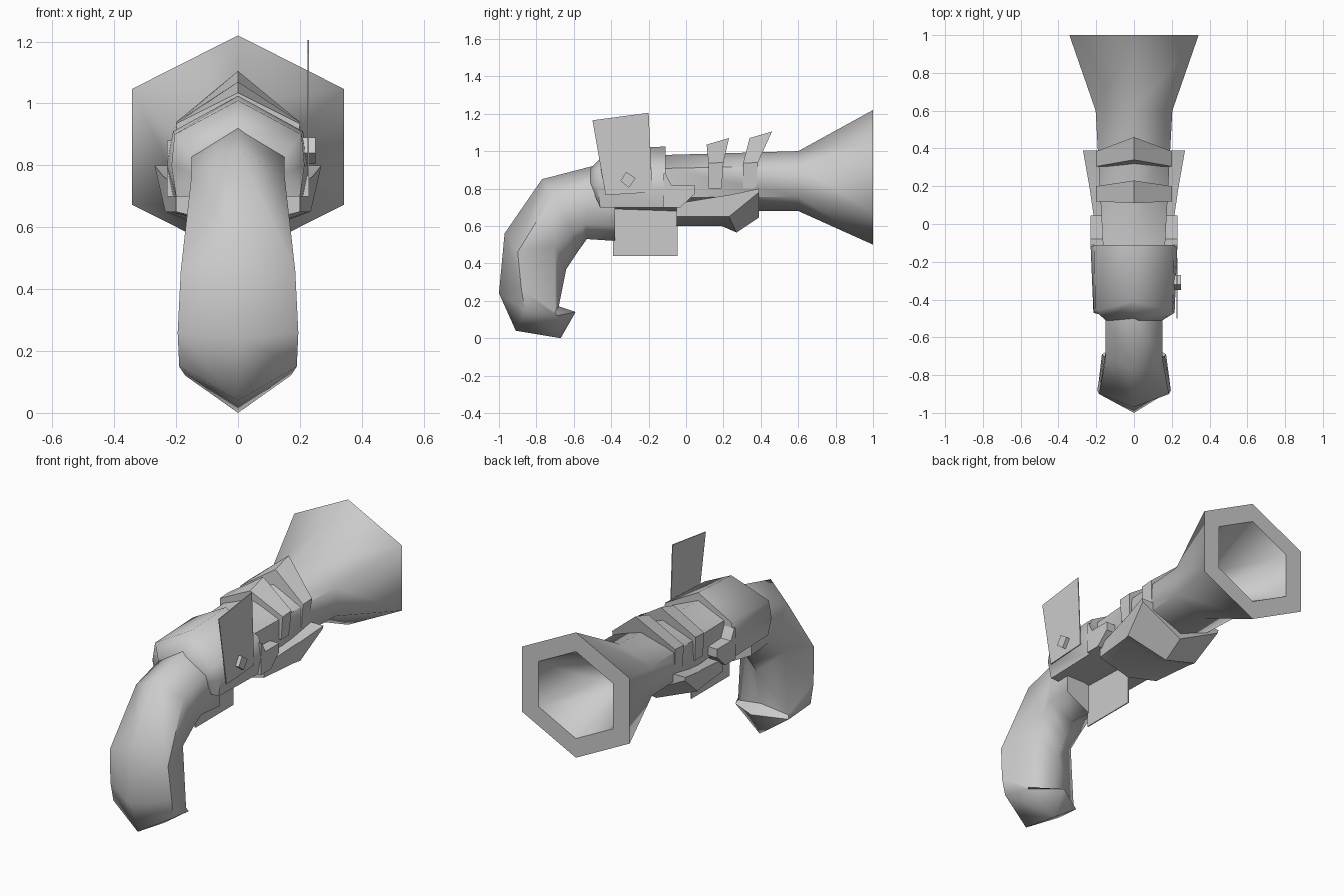
import bpy
import bmesh
from math import radians

cube = bpy.data.objects.get("Cube")
if cube:
    bpy.data.objects.remove(cube, do_unlink=True)

grey = bpy.data.materials.new("plain grey")
grey.use_nodes = True
colour = (0.6, 0.6, 0.6, 1)
grey.diffuse_color = colour
grey.node_tree.nodes["Principled BSDF"].inputs["Base Color"].default_value = colour


def finish(name, bm, angle):
    bmesh.ops.recalc_face_normals(bm, faces=bm.faces)
    mesh = bpy.data.meshes.new(name)
    bm.to_mesh(mesh)
    bm.free()
    mesh.materials.append(grey)
    obj = bpy.data.objects.new(name, mesh)
    bpy.context.collection.objects.link(obj)
    bpy.ops.object.select_all(action='DESELECT')
    obj.select_set(True)
    bpy.context.view_layer.objects.active = obj
    bpy.ops.object.shade_smooth_by_angle(angle=radians(angle))
    return obj


def mirrored(half):
    """Close a half section, listed from top to bottom, across x = 0."""
    return half + [(-x, y, z) for x, y, z in reversed(half) if x > 0]


def loft(name, halves, angle=35, start=None, end=None):
    """Skin mirrored sections; each end is a flat cap or a fan to a point."""
    bm = bmesh.new()
    rings = [[bm.verts.new(p) for p in mirrored(h)] for h in halves]
    for a, b in zip(rings, rings[1:]):
        for i in range(len(a)):
            j = (i + 1) % len(a)
            bm.faces.new((a[i], a[j], b[j], b[i]))
    for ring, tip in ((rings[0], start), (rings[-1], end)):
        if tip:
            v = bm.verts.new(tip)
            for i in range(len(ring)):
                bm.faces.new((ring[i], ring[(i + 1) % len(ring)], v))
        else:
            bm.faces.new(ring)
    return finish(name, bm, angle)


def side_prism(name, profile, x0, x1):
    """Extrude a (y, z) profile sideways from x0 to x1."""
    bm = bmesh.new()
    face = bm.faces.new([bm.verts.new((x0, y, z)) for y, z in profile])
    out = bmesh.ops.extrude_face_region(bm, geom=[face])
    moved = [v for v in out["geom"] if isinstance(v, bmesh.types.BMVert)]
    bmesh.ops.translate(bm, verts=moved, vec=(x1 - x0, 0, 0))
    return finish(name, bm, 35)


def hexagon(y, width, height, mid):
    q = height * 0.52
    return [(0, y, mid + height), (width, y, mid + q),
            (width, y, mid - q), (0, y, mid - height)]


# Barrel: hexagonal tube, flared bell and tapered bore
loft("barrel", [
    hexagon(-0.4, 0.15, 0.14, 0.83),
    hexagon(-0.1, 0.165, 0.15, 0.83),
    hexagon(0.6, 0.203, 0.16, 0.84),
    hexagon(1, 0.342, 0.36, 0.86),
    hexagon(1, 0.237, 0.25, 0.86),
    hexagon(0.66, 0.1, 0.1, 0.84),
], angle=65, end=(0, 0.6, 0.84))

# Curved grip with a pointed butt
loft("grip", [
    [(0, -0.38, 0.94), (0.15, -0.38, 0.84), (0.15, -0.38, 0.6), (0, -0.38, 0.52)],
    [(0, -0.5, 0.92), (0.15, -0.5, 0.83), (0.145, -0.54, 0.61), (0, -0.53, 0.53)],
    [(0, -0.77, 0.85), (0.15, -0.71, 0.77), (0.14, -0.61, 0.56), (0, -0.58, 0.46)],
    [(0, -0.97, 0.56), (0.185, -0.9, 0.46), (0.14, -0.7, 0.49), (0, -0.64, 0.37)],
    [(0, -1, 0.24), (0.195, -0.88, 0.26), (0.16, -0.7, 0.14), (0, -0.68, 0.17)],
    [(0, -0.91, 0.04), (0.19, -0.86, 0.15), (0.17, -0.69, 0.12), (0, -0.59, 0.14)],
], angle=62, end=(0, -0.67, 0))

# Breech cover: ridged housing with a bevelled rear
loft("breech_cover", [
    [(0, -0.52, 0.9), (0.15, -0.51, 0.83), (0.14, -0.49, 0.77), (0.14, -0.46, 0.71)],
    [(0, -0.41, 1.01), (0.205, -0.46, 0.9), (0.215, -0.47, 0.8), (0.2, -0.46, 0.7)],
    [(0, -0.11, 1.025), (0.21, -0.11, 0.91), (0.23, -0.11, 0.8), (0.21, -0.11, 0.7)],
], angle=62)

# Lugs reaching forward from the breech cover
lug = [(-0.12, 0.7), (-0.03, 0.7), (0.045, 0.77), (0.045, 0.82),
       (-0.08, 0.82), (-0.11, 0.88), (-0.12, 0.88)]
for side, label in ((1, "left"), (-1, "right")):
    side_prism(label + "_lug", lug, side * 0.15, side * 0.23)

# Fore stock: keeled cradle widening forward
loft("fore_stock", [
    [(0.2, -0.05, 0.72), (0.2, -0.05, 0.65), (0, -0.05, 0.6)],
    [(0.235, 0.19, 0.76), (0.225, 0.19, 0.65), (0, 0.19, 0.6)],
    [(0.242, 0.23, 0.765), (0.235, 0.23, 0.65), (0, 0.27, 0.565)],
    [(0.27, 0.39, 0.8), (0.265, 0.39, 0.78), (0, 0.39, 0.645)],
])


# Peaked barrel bands sweeping forward at the crest
def band(name, y, crest, peak):
    loft(name, [
        [(0, y + back, peak), (0.2, y, 0.935), (0.19, y, 0.8)]
        if not front else
        [(0, y + crest, peak + 0.035), (0.2, y + 0.08, 0.94), (0.19, y + 0.07, 0.8)]
        for front, back in ((False, crest - 0.12), (True, 0))
    ])


band("rear_band", 0.12, 0.11, 1.035)
band("front_band", 0.305, 0.155, 1.07)

# Thin hammer plate, its square pivot peg and the trigger plate
side_prism("hammer", [(-0.5, 1.165), (-0.2, 1.205), (-0.18, 0.78), (-0.43, 0.765)],
           0.224, 0.229)
side_prism("hammer_peg", [(-0.35, 0.84), (-0.32, 0.89), (-0.27, 0.855), (-0.305, 0.805)],
           0.205, 0.25)
side_prism("trigger_plate", [(-0.39, 0.44), (-0.045, 0.44), (-0.045, 0.72), (-0.39, 0.72)],
           -0.003, 0.003)
